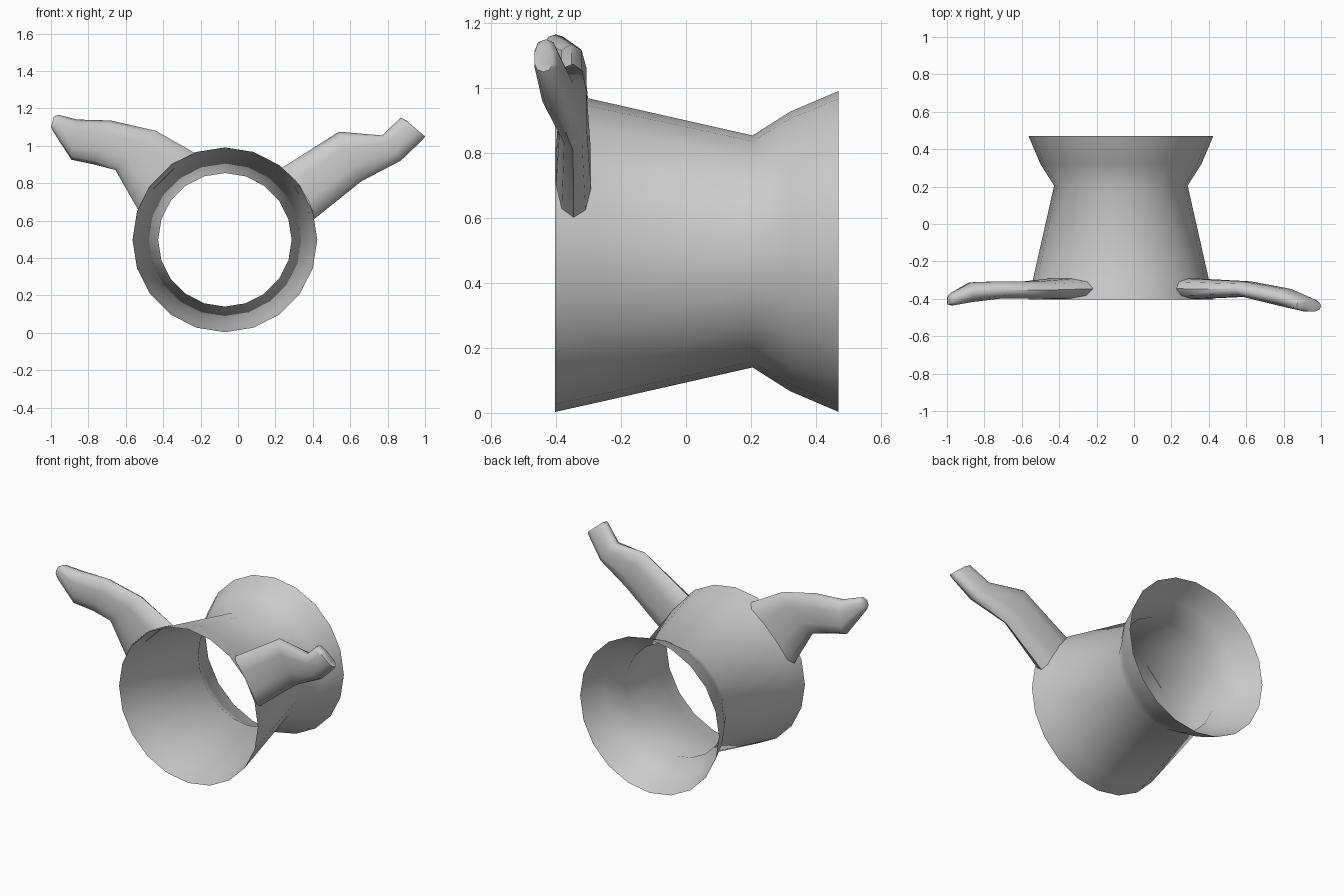
import bpy, bmesh
from math import sin, cos, pi, radians, copysign
from mathutils import Vector

if "Cube" in bpy.data.objects:
    bpy.data.objects.remove(bpy.data.objects["Cube"])

CX, CZ = -0.07, 0.497
PROFILE = [(-0.403, 0.494), (-0.29, 0.469), (0.205, 0.357), (0.32, 0.43), (0.47, 0.494)]


def make_object(name, rings, cap_end=False):
    """Skin a list of closed rings into a smooth-shaded object."""
    bm = bmesh.new()
    loops = [[bm.verts.new(p) for p in ring] for ring in rings]
    n = len(loops[0])
    for a, b in zip(loops, loops[1:]):
        for i in range(n):
            j = (i + 1) % n
            bm.faces.new((a[i], a[j], b[j], b[i]))
    if cap_end:
        bm.faces.new(loops[-1])
    bmesh.ops.recalc_face_normals(bm, faces=bm.faces)
    mesh = bpy.data.meshes.new(name)
    bm.to_mesh(mesh)
    bm.free()
    obj = bpy.data.objects.new(name, mesh)
    bpy.context.collection.objects.link(obj)
    bpy.ops.object.select_all(action='DESELECT')
    obj.select_set(True)
    bpy.context.view_layer.objects.active = obj
    bpy.ops.object.shade_smooth_by_angle(angle=radians(60))
    return obj


def rounded(k, n=10):
    """Point of a slightly squared unit circle."""
    a = 2 * pi * k / n
    return [copysign(abs(v) ** 0.8, v) for v in (cos(a), sin(a))]


def arm(name, top_deg, bottom_deg, sections):
    """Loft an arm out of the tube; section = (top xz, bottom xz, front y, back y)."""
    root = []
    for k in range(10):
        u, v = rounded(k)
        a = radians((top_deg + bottom_deg) / 2 + u * (top_deg - bottom_deg) / 2)
        y = -0.346 + 0.056 * v
        r = 0.494 - 0.226 * (y + 0.403)
        root.append((CX + r * cos(a), y, CZ + r * sin(a)))
    rings = [root]
    for top, bottom, front, back in sections:
        t, b = Vector(top), Vector(bottom)
        ring = []
        for k in range(10):
            u, v = rounded(k)
            p = (t + b) / 2 + (t - b) / 2 * u
            ring.append((p.x, (front + back) / 2 + v * (back - front) / 2, p.y))
        rings.append(ring)
    make_object(name, rings, cap_end=True)


# Flared open tube, 20 sides
make_object("flared_tube", [
    [(CX + r * cos(2 * pi * i / 20), y, CZ + r * sin(2 * pi * i / 20)) for i in range(20)]
    for y, r in PROFILE])

# Left arm, with a drooping rounded tip
arm("left_arm", 108, 162, [
    ((-0.44, 1.08), (-0.655, 0.87), -0.40, -0.305),
    ((-0.68, 1.135), (-0.77, 0.90), -0.40, -0.305),
    ((-0.86, 1.14), (-0.89, 0.925), -0.42, -0.31),
    ((-0.96, 1.165), (-0.985, 1.07), -0.437, -0.365),
    ((-0.985, 1.155), (-1.0, 1.10), -0.432, -0.385),
])

# Right arm, with an elbow and a blunt end
arm("right_arm", 52, 12.6, [
    ((0.54, 1.075), (0.66, 0.81), -0.39, -0.305),
    ((0.77, 1.055), (0.87, 0.92), -0.445, -0.345),
    ((0.87, 1.15), (0.985, 1.03), -0.468, -0.395),
    ((0.90, 1.135), (1.0, 1.05), -0.468, -0.41),
])
